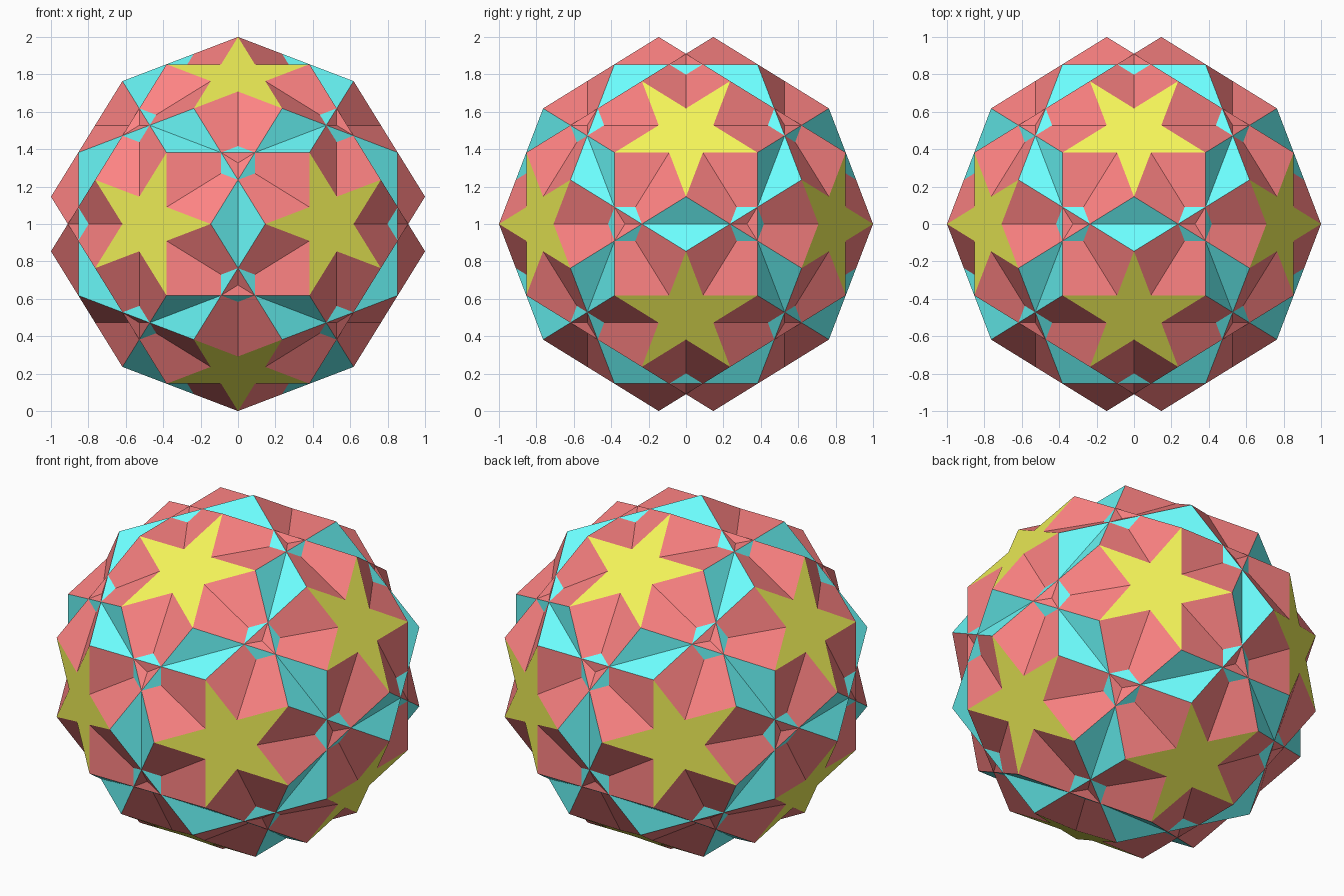
import bpy, bmesh, math
from itertools import product
from mathutils import Vector

if "Cube" in bpy.data.objects:
    bpy.data.objects.remove(bpy.data.objects["Cube"])

PHI = (1 + math.sqrt(5)) / 2
SCALE = 1 / PHI ** 2          # farthest corner reaches 1 unit along each axis


def spread(*triples):
    """All sign changes and cyclic shifts of the given coordinate triples."""
    found = []
    for t in triples:
        for k in range(3):
            c = t[k:] + t[:k]
            for s in product((1, -1), repeat=3):
                v = Vector([a * b for a, b in zip(c, s)])
                if all((v - w).length > 1e-4 for w in found):
                    found.append(v)
    return found


# Shared corners and face directions of the solid
corners = spread((0, PHI ** -2, PHI ** 2), (1, 1, math.sqrt(5)), (1 / PHI, 2, PHI))
five_axes = spread((0, 1, PHI))
two_axes = spread((2, 0, 0), (1, 1 / PHI, PHI))


def build(name, axes, reach, colour, star=False):
    """One flat polygon per axis, through the corners lying on its plane."""
    bm = bmesh.new()
    for axis in axes:
        ring = [v for v in corners if abs(v.dot(axis) - reach) < 1e-3]
        centre = sum(ring, Vector()) / len(ring)
        n = axis.normalized()
        u = (ring[0] - centre).normalized()
        w = n.cross(u)
        ring.sort(key=lambda p: math.atan2((p - centre).dot(w), (p - centre).dot(u)))
        if star:              # add the notches between the star tips
            pts = []
            for i, p in enumerate(ring):
                mid = (p + ring[(i + 1) % len(ring)]) / 2 - centre
                notch = centre + mid.normalized() * (p - centre).length / PHI ** 2
                pts += [p, notch]
            ring = pts
        bm.faces.new([bm.verts.new(p * SCALE + Vector((0, 0, 1))) for p in ring])
    mesh = bpy.data.meshes.new(name)
    bm.to_mesh(mesh)
    bm.free()
    mat = bpy.data.materials.new(name + "_colour")
    mat.diffuse_color = (*colour, 1)
    mat.use_nodes = True
    mat.node_tree.nodes["Principled BSDF"].inputs["Base Color"].default_value = mat.diffuse_color
    mesh.materials.append(mat)
    bpy.context.collection.objects.link(bpy.data.objects.new(name, mesh))


# Twelve stars, twelve pentagons and thirty squares passing through each other
build("star_faces", five_axes, PHI ** 2 + 2, (0.9, 0.9, 0.1), star=True)
build("pentagon_faces", five_axes, PHI ** 3 - PHI ** -2, (0.15, 1, 1))
build("square_faces", two_axes, 2 * math.sqrt(5), (1, 0.23, 0.23))
